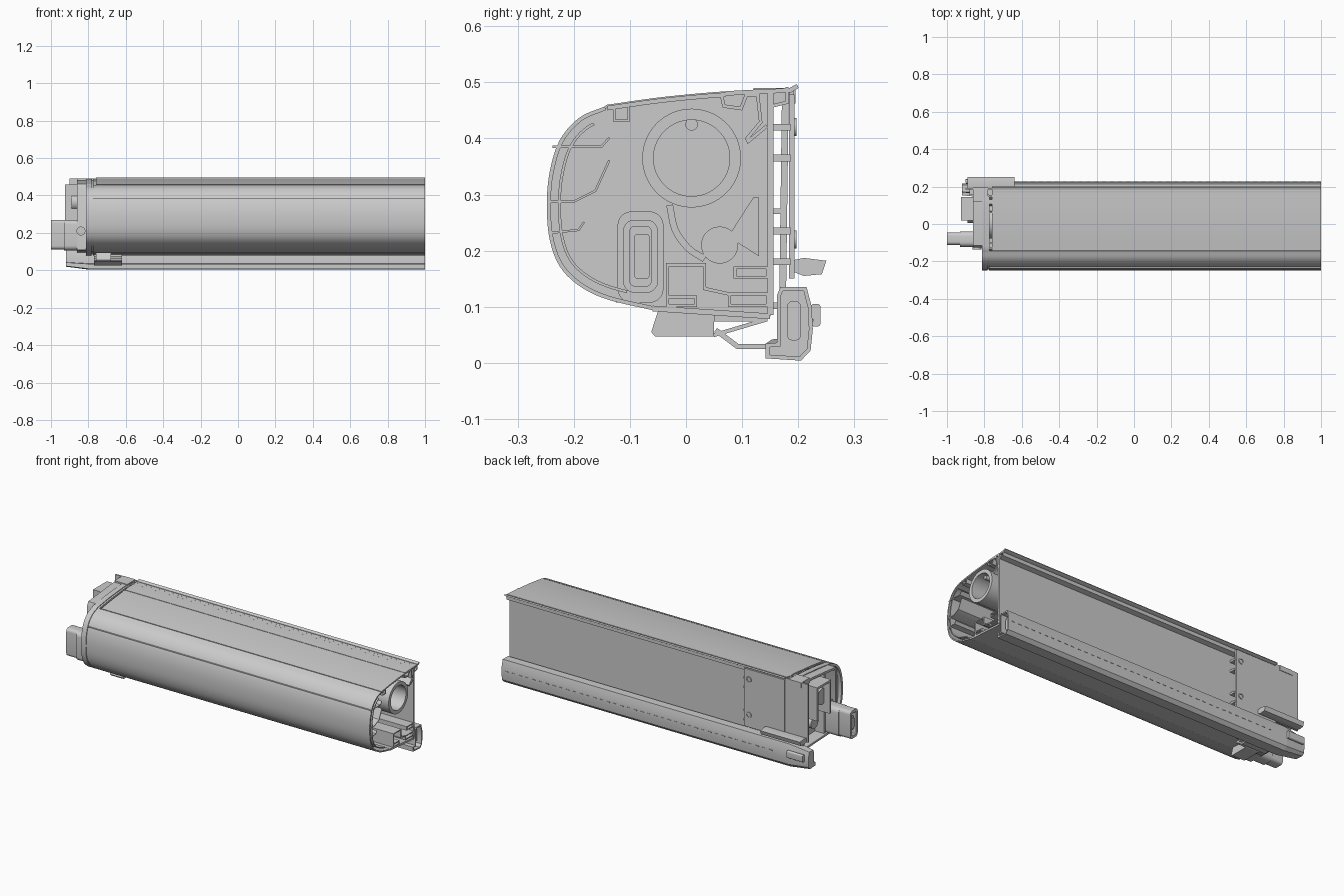
import bpy, bmesh, math
from mathutils import Vector as V

if "Cube" in bpy.data.objects:
    bpy.data.objects.remove(bpy.data.objects["Cube"])


def finish(bm, name, angle=35):
    bmesh.ops.recalc_face_normals(bm, faces=bm.faces)
    me = bpy.data.meshes.new(name)
    bm.to_mesh(me)
    bm.free()
    ob = bpy.data.objects.new(name, me)
    bpy.context.collection.objects.link(ob)
    bpy.ops.object.select_all(action='DESELECT')
    ob.select_set(True)
    bpy.context.view_layer.objects.active = ob
    bpy.ops.object.shade_smooth_by_angle(angle=math.radians(angle))
    return ob


def curve(ctrl, n=5):
    """Catmull-Rom through (y, z) control points."""
    p = [V(c) for c in ctrl]
    p = [2 * p[0] - p[1]] + p + [2 * p[-1] - p[-2]]
    out = []
    for a, b, c, d in zip(p, p[1:], p[2:], p[3:]):
        for i in range(n):
            t = i / n
            out.append(0.5 * (2 * b + (c - a) * t + (2 * a - 5 * b + 4 * c - d) * t * t
                              + (3 * b - a - 3 * c + d) * t ** 3))
    return out + [p[-2]]


def offset(path, d, closed=False):
    """Shift a (y, z) path to its left by d with mitred corners."""
    p, out = [V(q) for q in path], []
    for i, q in enumerate(p):
        a = p[i - 1] if i or closed else None
        b = p[(i + 1) % len(p)] if i < len(p) - 1 or closed else None
        n = [V((-(e.y), e.x)) for e in
             [(v - u).normalized() for u, v in ((a, q), (q, b)) if u is not None and v is not None]]
        m = sum(n, V((0, 0))).normalized()
        out.append(q + m * d / max(0.4, m.dot(n[0])))
    return out


def prism(name, pts, x0, x1, taper=1.0):
    """Extrude a filled (y, z) outline along x; taper scales the x0 end."""
    bm = bmesh.new()
    pts = [V(p) for p in pts]
    c = sum(pts, V((0, 0))) / len(pts)
    a = [bm.verts.new((x0, *(c + (p - c) * taper))) for p in pts]
    b = [bm.verts.new((x1, *p)) for p in pts]
    bm.faces.new(a)
    bm.faces.new(b[::-1])
    for i in range(len(a)):
        j = (i + 1) % len(a)
        bm.faces.new((a[i], b[i], b[j], a[j]))
    return finish(bm, name)


def sheet(name, path, t, x0, x1, closed=False):
    """Thin-walled extrusion: the path thickened to its left."""
    bm = bmesh.new()
    rows = [[bm.verts.new((x, *p)) for p in q] for q in (path, offset(path, t, closed)) for x in (x0, x1)]
    o0, o1, i0, i1 = rows
    n = len(path)
    for i in range(n if closed else n - 1):
        j = (i + 1) % n
        for r, s in ((o0, o1), (o1, i1), (i1, i0), (i0, o0)):
            bm.faces.new((r[i], r[j], s[j], s[i]))
    if not closed:
        for i in (0, -1):
            bm.faces.new((o0[i], o1[i], i1[i], i0[i]))
    return finish(bm, name)


def circle(y, z, r, n=48):
    return [(y + r * math.cos(k * math.tau / n), z + r * math.sin(k * math.tau / n)) for k in range(n)]


def rect(y0, y1, z0, z1, r=0.0):
    """Rectangle outline, counter-clockwise, optionally with rounded corners."""
    if not r:
        return [(y0, z0), (y1, z0), (y1, z1), (y0, z1)]
    out = []
    for k, (cy, cz) in enumerate([(y1 - r, z1 - r), (y0 + r, z1 - r), (y0 + r, z0 + r), (y1 - r, z0 + r)]):
        for s in range(6):
            a = (k + s / 5) * math.pi / 2
            out.append((cy + r * math.cos(a), cz + r * math.sin(a)))
    return out


L, R = -0.775, 1.0

# Cassette skins: curved front cover, its inner skin, and stepped top panels
front = curve([(-0.145, .457), (-0.19, .437), (-0.225, .397), (-0.243, .34), (-0.248, .28), (-0.243, .22),
               (-0.225, .172), (-0.19, .137), (-0.14, .113), (-0.06, .094)])
sheet("front_cover", front, 0.007, L, R)
sheet("front_inner_skin", offset(front, 0.020)[3:-3], 0.005, L, R)
top = curve([(0.17, .489), (0.07, .484), (-0.04, .474), (-0.141, .460)])
sheet("top_panel_rear", top[:6], 0.008, -0.76, R)
sheet("top_panel_front", offset(top[5:], 0.002), 0.008, -0.76, R)
sheet("top_lip", [(0.197, .497), (0.185, .490), (0.165, .489)], 0.008, -0.76, R)
sheet("lip_drop", [(0.183, .492), (0.183, .462), (0.155, .455)], -0.006, -0.76, R)

# Inner webs and hooks of the front profile
for i, p in enumerate([[(-0.238, .383), (-0.15, .383), (-0.135, .40)],
                       [(-0.243, .285), (-0.20, .285), (-0.16, .305), (-0.135, .36)],
                       [(-0.238, .23), (-0.19, .235), (-0.18, .25)],
                       [(-0.13, .455), (-0.13, .43), (-0.10, .43), (-0.10, .455)]]):
    sheet(f"front_web_{i}", p, 0.004, L, R)

# Rear profile: wall, top rail, floor with hooks and hollow chambers
prism("rear_wall", rect(0.145, 0.156, .085, .488), L, R)
sheet("top_rail", [(0.06, .478), (0.065, .455), (0.10, .45), (0.11, .475), (0.125, .475),
                   (0.13, .43), (0.105, .40), (0.11, .39), (0.146, .42)], 0.006, L, R)
prism("cassette_floor", [(-0.06, .092), (0.15, .078), (0.15, .088), (-0.06, .102)], L, R)
for i, (y0, y1, z0, z1) in enumerate([(-0.035, 0.02, .10, .12), (0.075, 0.148, .10, .125),
                                      (0.085, 0.148, .15, .172)]):
    sheet(f"floor_chamber_{i}", rect(y0, y1, z0, z1), 0.005, L, R, True)
sheet("floor_step", [(-0.03, .12), (-0.03, .172), (0.03, .172), (0.03, .13), (0.075, .12)], 0.006, L, R)

# Roller tube
sheet("roller_tube", circle(0.01, .365, .088, 64), 0.02, L, R, True)
prism("tube_key", circle(0.01, .425, .011, 20), L, R - 0.03)

# Lower bar: hollow section running the whole length
bar = [(0.142, .008), (0.205, .004), (0.222, .022), (0.226, .06), (0.224, .10), (0.215, .135),
       (0.168, .135), (0.162, .12), (0.162, .036), (0.142, .034)]
sheet("lower_bar", bar, 0.007, -0.75, R, True)
prism("bar_core", rect(0.18, 0.205, .04, .11, .01), -0.75, R - 0.02)
prism("bar_end_cap", bar, -0.80, -0.75)
prism("bar_end_nose", bar, -0.92, -0.80, 0.75)
prism("bar_knob", rect(0.222, 0.24, .065, .105, .006), -0.90, -0.80)
for i in range(40):
    x = -0.7 + i * 0.0425
    prism(f"bar_groove_dash_{i}", rect(0.224, 0.2275, .074, .078), x, x + 0.02)

# Support bracket under the cassette at the left end
prism("support_block", [(-0.062, .055), (-0.055, .047), (0.05, .047), (0.05, .086), (-0.05, .092)], -0.76, -0.68)
sheet("support_web", [(0.05, .055), (0.09, .025), (0.145, .025)], 0.009, -0.77, -0.62)
sheet("support_strut", [(0.05, .046), (0.145, .074)], 0.007, -0.77, -0.62)
prism("support_upper", rect(0.05, 0.145, .074, .084), -0.77, -0.62)

# Rear mounting plate with hooks, bolt heads and a tilted lower shelf
prism("mounting_plate", rect(0.184, 0.193, .15, .478), -0.755, -0.50)
prism("mounting_rim", rect(0.184, 0.192, .16, .49), -0.90, -0.755)
for i, z in enumerate((.18, .235, .365, .42)):
    prism(f"plate_hook_{i}", rect(0.154, 0.186, z - .006, z + .006), -0.88, -0.49)
for i, z in enumerate((.22, .42)):
    o = sheet(f"plate_bolt_{i}", circle(0, 0, .016, 24), .005, 0, .005, True)
    o.rotation_euler = (0, 0, math.pi / 2)
    o.location = (-0.53, 0.192, z)
prism("lower_shelf", [(0.185, .165), (0.21, .155), (0.242, .158), (0.25, .182), (0.21, .187), (0.185, .182)],
      -0.89, -0.64)

# End cap: plate, rim, outer frame and internal ribs
outline = [V((0.15, .486))] + [V(p) for p in top[2:]] + front + [V((0.15, .08))]
prism("end_cap_plate", offset(outline, 0.004), -0.792, -0.772)
sheet("end_cap_rim", outline, 0.014, -0.812, -0.782)
frame = [(-0.125, .108), (0.178, .095), (0.183, .478), (0.10, .483), (-0.115, .462), (-0.125, .44)]
sheet("end_cap_frame", frame, 0.012, -0.86, -0.785, True)
prism("cap_rib_vertical", rect(-0.035, -0.025, .10, .46), -0.85, -0.785)
prism("cap_rib_horizontal", rect(-0.115, 0.175, .265, .275), -0.84, -0.785)
prism("cap_top_hook", rect(0.12, 0.195, .462, .49), -0.86, -0.78)
prism("cap_boss", circle(0.06, .21, .033, 32), -0.85, -0.755)
prism("cap_gusset", [(0.075, .225), (0.13, .19), (0.13, .295), (0.12, .295)], -0.785, -0.755)
sheet("cap_sweep", curve([(-0.035, .28), (-0.025, .235), (0.0, .20), (0.03, .18)]), 0.012, -0.785, -0.755)

# Drive head channel beside the roller
sheet("drive_head", [(0.145, .27), (0.145, .46), (0.02, .46), (0.02, .27)], 0.012, -0.925, -0.785)
prism("drive_shaft", circle(0.05, .365, .045, 32), -0.89, -0.785)

# Folding arm joint: body, neck and slotted outer clevis
prism("arm_body", rect(-0.122, -0.04, .107, .27, .025), -0.93, -0.70)
sheet("arm_inner_ring", rect(-0.112, -0.05, .125, .255, .02), .012, -0.70, -0.685, True)
prism("arm_inner_slot", rect(-0.092, -0.065, .15, .23, .006), -0.70, -0.68)
sheet("arm_clevis", rect(-0.112, -0.045, .112, .27, .018), .016, -1.0, -0.925, True)
prism("arm_clevis_core", rect(-0.094, -0.063, .15, .23, .006), -0.985, -0.925)
prism("arm_pivot", circle(-0.08, .19, .03, 24), -0.99, -0.92)
o = prism("arm_pin", circle(0, 0, .024, 24), 0, .02)
o.rotation_euler = (0, 0, -math.pi / 2)
o.location = (-0.84, -0.115, .21)
